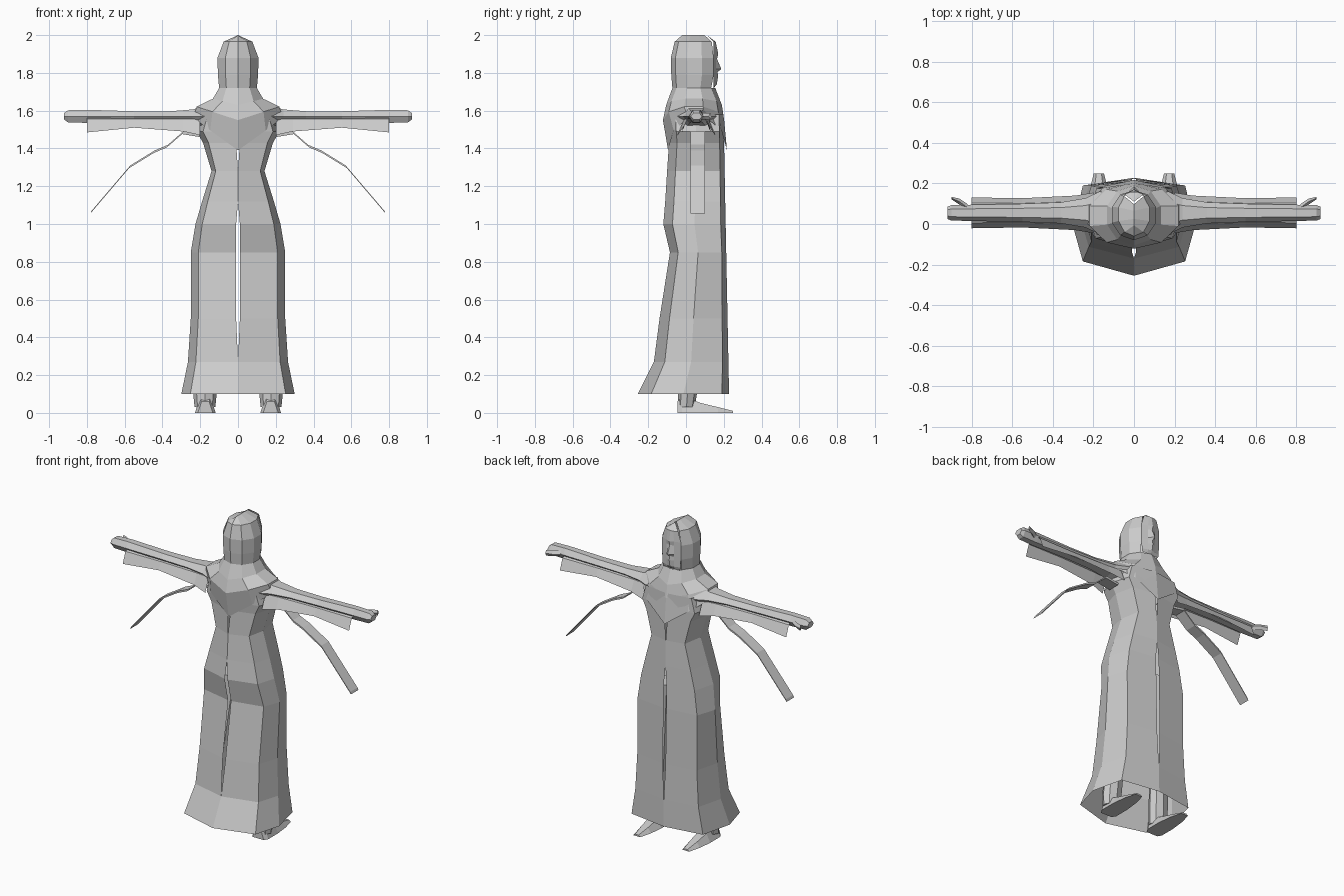
import bpy, bmesh
from math import sin, cos, pi, tau

cube = bpy.data.objects.get("Cube")
if cube:
    bpy.data.objects.remove(cube, do_unlink=True)

GREY = (0.6, 0.6, 0.6, 1)
grey = bpy.data.materials.new("plain_grey")
grey.use_nodes = True
grey.diffuse_color = GREY
grey.node_tree.nodes["Principled BSDF"].inputs["Base Color"].default_value = GREY


def loft(name, rows, closed=False):
    """Skin rows of points, then mirror the part to the other side."""
    bm = bmesh.new()
    rings = [[bm.verts.new(point) for point in row] for row in rows]
    count = len(rings[0])
    for lower, upper in zip(rings, rings[1:]):
        for i in range(count if closed else count - 1):
            j = (i + 1) % count
            bm.faces.new((lower[i], lower[j], upper[j], upper[i]))
    if closed:
        bm.faces.new(rings[0])
        bm.faces.new(rings[-1])
    bmesh.ops.remove_doubles(bm, verts=bm.verts, dist=0.0005)
    bmesh.ops.recalc_face_normals(bm, faces=bm.faces)
    mesh = bpy.data.meshes.new(name)
    bm.to_mesh(mesh)
    bm.free()
    mesh.materials.append(grey)
    part = bpy.data.objects.new(name, mesh)
    bpy.context.scene.collection.objects.link(part)
    mirror = part.modifiers.new("mirror", 'MIRROR')
    mirror.merge_threshold = 0.0005


def half_ring(z, width, back, front, steps=5, rise=0, boxy=1):
    """Half an oval from back seam to front seam; rise lifts its side."""
    middle, depth = (back + front) / 2, (front - back) / 2
    points = []
    for i in range(steps + 1):
        side, along = abs(sin(pi * i / steps)), -cos(pi * i / steps)
        if along > 0:
            along **= boxy
        points.append((width * side ** boxy, middle + depth * along, z + rise * side))
    return points


def oval(sides, wide, high):
    """Corner offsets of a flat-sided oval."""
    return [(wide * cos(tau * i / sides), high * sin(tau * i / sides))
            for i in range(sides)]


# Robe with narrow open slits along the front and back seams
def robe_ring(z, width, back):
    slit = 0.01 if 0.3 < z < 1.1 or z > 1.4 else 0
    ring = half_ring(z, width, back, 0.23 - 0.02 * z, steps=4, boxy=0.5)
    return [(max(x, slit), y, height) for x, y, height in ring]


loft("robe", [robe_ring(z, width, back) for z, width, back in [
    (.1, .3, -.255), (.27, .265, -.17), (.5, .25, -.14), (.85, .25, -.085),
    (1, .225, -.12), (1.12, .19, -.11), (1.28, .14, -.1), (1.43, .185, -.09),
    (1.49, .22, -.095), (1.58, .19, -.1)]])

# Hood, left open at the face
neck = half_ring(1.72, .105, -.072, .155)
hood_rings = [half_ring(z, width, back, front) for z, width, back, front in [
    (2, 0, -.02, .11), (1.965, .08, -.06, .157),
    (1.88, .114, -.08, .17), (1.79, .112, -.078, .17)]]
loft("hood", [ring[:-1] for ring in hood_rings + [neck]])

# Face: hood edge, cheek and profile down the middle
loft("face", [
    [(edge, min(.146, profile), z), (edge * .4, min(.158, profile), z), (0, profile, z)]
    for z, edge, profile in [
        (2, 0, .11), (1.965, .047, .157), (1.9, .066, .171), (1.875, .066, .164),
        (1.82, .066, .187), (1.805, .066, .167), (1.78, .065, .17),
        (1.74, .063, .163), (1.72, .06, .147)]])

# Shoulder cape, pointed at front and back
loft("cape", [neck] + [
    half_ring(z, width, back, front, rise=rise) for z, width, back, front, rise in [
        (1.63, .14, -.105, .19, .035), (1.55, .23, -.122, .202, .075),
        (1.39, .25, -.095, .217, .18)]])

# Arm and hand
ARM_Y, ARM_Z = 0.055, 1.57
loft("arm", [
    [(x, ARM_Y + a, ARM_Z + b) for a, b in oval(6, wide, high)]
    for x, wide, high in [
        (.16, .11, .07), (.24, .072, .042), (.36, .052, .031), (.55, .045, .031),
        (.8, .04, .04), (.9, .038, .037), (.92, .03, .02)]], closed=True)

# Thumb, splayed from the hand
loft("thumb", [
    [(x, y + a, ARM_Z + b) for a, b in oval(4, wide, 0.018)]
    for x, y, wide in [(.82, .08, .018), (.86, .11, .015), (.9, .128, .006)]],
    closed=True)

# Hanging sleeve, open underneath
loft("sleeve", [
    [(x, ARM_Y + flare * across, hem + (1.555 - hem) * lift)
     for across, lift in [(-1, 0), (-.65, 1), (0, 1.3), (.65, 1), (1, 0)]]
    for x, flare, hem in [(.2, .1, 1.47), (.29, .085, 1.49),
                          (.55, .072, 1.51), (.8, .076, 1.485)]])

# Trailing ribbon
loft("ribbon", [
    [(x, .025, z), (x, .1, z), (x + .006, .1, z - .014), (x + .006, .025, z - .014)]
    for x, z in [(.2, 1.475), (.29, 1.49), (.37, 1.42), (.44, 1.39),
                 (.57, 1.31), (.775, 1.07)]], closed=True)

# Leg inside the robe
loft("leg", [
    [(x + a, z * 0.08 + b, z) for a, b in oval(8, radius, radius * 0.8)]
    for z, x, radius in [(.03, .175, .055), (.1, .175, .062),
                         (.3, .165, .06), (.95, .11, .085)]], closed=True)

# Foot with a flat sole and thin toe
loft("foot", [
    [(0.173 + a, y, max(0, b)) for a, b in oval(6, wide, high)]
    for y, wide, high in [(-.045, .04, .07), (-.02, .055, .1), (.08, .055, .06),
                          (.17, .045, .035), (.25, .025, .012)]], closed=True)
